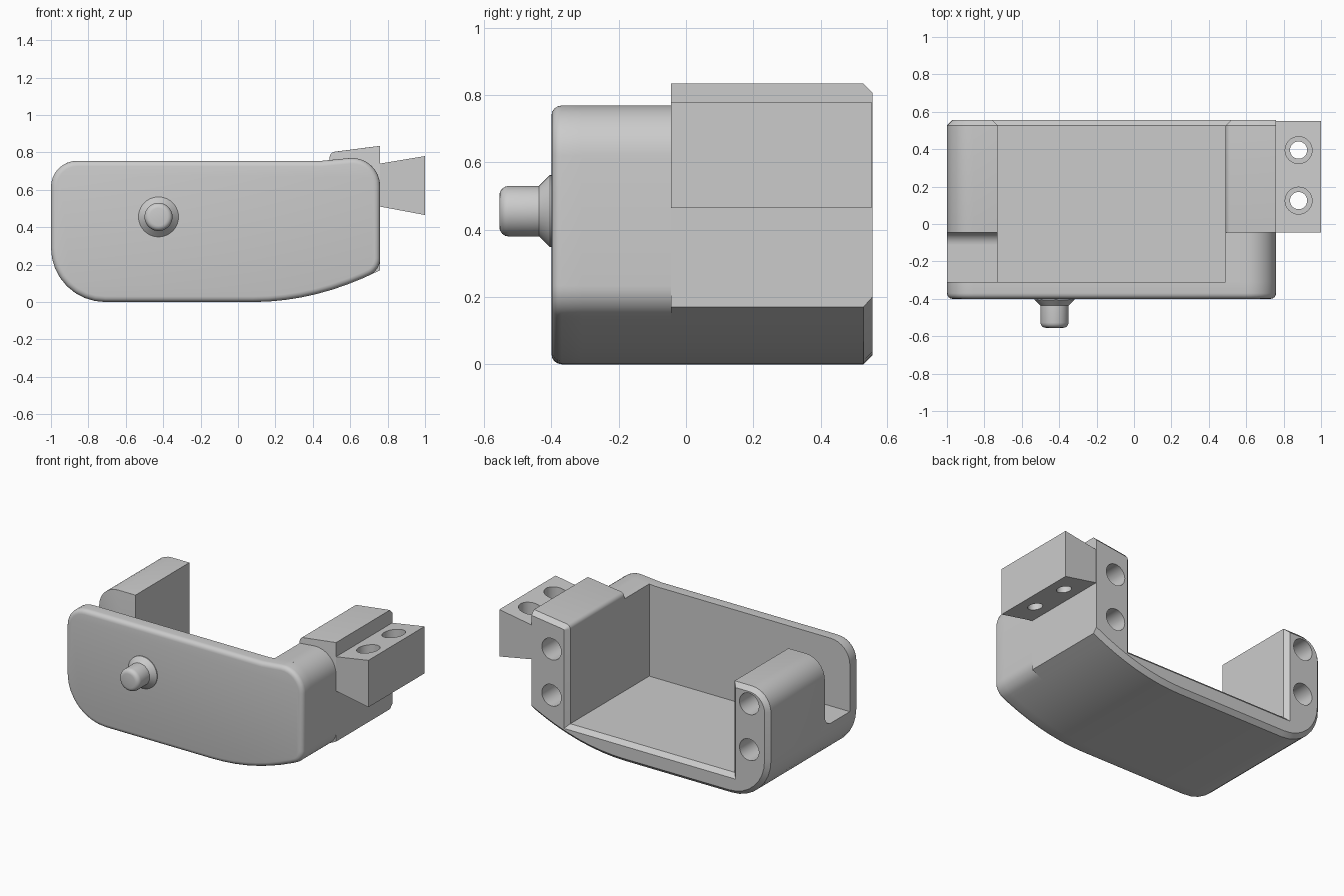
import bpy, bmesh, math
from mathutils import Vector, Matrix

cube = bpy.data.objects.get("Cube")
if cube:
    bpy.data.objects.remove(cube, do_unlink=True)

SHADE = (0.6, 0.6, 0.6, 1)
grey = bpy.data.materials.new("plain grey")
grey.use_nodes = True
grey.diffuse_color = SHADE
grey.node_tree.nodes["Principled BSDF"].inputs["Base Color"].default_value = SHADE

FRONT, PLATE_BACK, STEP, REAR = -0.40, -0.31, -0.045, 0.555
INNER_R, INNER_L, SIDE = -0.73, 0.49, 0.76
FLOOR, SHELF, TOP = 0.14, 0.30, 0.755


def rounded(corners, steps=8):
    """Turn (u, v[, radius]) corners into a filleted outline."""
    out = []
    for i, c in enumerate(corners):
        p = Vector(c[:2])
        r = c[2] if len(c) > 2 else 0
        if not r:
            out.append(p)
            continue
        a = (Vector(corners[i - 1][:2]) - p).normalized()
        b = (Vector(corners[(i + 1) % len(corners)][:2]) - p).normalized()
        half = a.angle(b) / 2
        t = r / math.tan(half)
        centre = p + (a + b).normalized() * r / math.sin(half)
        s = (p + a * t - centre).normalized()
        e = (p + b * t - centre).normalized()
        out += [centre + s.slerp(e, k / steps) * r for k in range(steps + 1)]
    return out


def finish(bm, name):
    bmesh.ops.recalc_face_normals(bm, faces=bm.faces[:])
    mesh = bpy.data.meshes.new(name)
    bm.to_mesh(mesh)
    bm.free()
    mesh.materials.append(grey)
    obj = bpy.data.objects.new(name, mesh)
    bpy.context.collection.objects.link(obj)
    return obj


def activate(obj):
    bpy.ops.object.select_all(action='DESELECT')
    obj.select_set(True)
    bpy.context.view_layer.objects.active = obj


def smooth(obj):
    activate(obj)
    bpy.ops.object.shade_smooth_by_angle(angle=math.radians(30))


def extrude(name, outline, start, end, bevels=(), place=lambda u, v, d: (u, d, v)):
    """Extrude an outline; bevels are (rule on edge middle, size, segments)."""
    bm = bmesh.new()
    face = bm.faces.new([bm.verts.new(place(p.x, p.y, start)) for p in outline])
    ext = bmesh.ops.extrude_face_region(bm, geom=[face], use_keep_orig=True)
    shift = Vector(place(0, 0, end)) - Vector(place(0, 0, start))
    bmesh.ops.translate(bm, vec=shift, verts=[g for g in ext["geom"] if isinstance(g, bmesh.types.BMVert)])
    bmesh.ops.recalc_face_normals(bm, faces=bm.faces[:])
    for rule, size, segments in bevels:
        edges = [e for e in bm.edges if abs(e.verts[0].co.y - e.verts[1].co.y) < 1e-5
                 and rule((e.verts[0].co + e.verts[1].co) / 2)]
        bmesh.ops.bevel(bm, geom=edges, offset=size, segments=segments, profile=0.5,
                        affect='EDGES', clamp_overlap=True)
    return finish(bm, name)


def drill(obj, holes):
    """Cut (centre, axis, radius, length) cylinders out of an object."""
    for centre, axis, radius, length in holes:
        bm = bmesh.new()
        turn = Vector((0, 0, 1)).rotation_difference(Vector(axis)).to_matrix().to_4x4()
        bmesh.ops.create_cone(bm, cap_ends=True, segments=32, radius1=radius, radius2=radius,
                              depth=length, matrix=Matrix.Translation(centre) @ turn)
        cutter = finish(bm, "hole_cutter")
        cutter.hide_render = True
        activate(obj)
        mod = obj.modifiers.new("hole", 'BOOLEAN')
        mod.operation, mod.solver, mod.object = 'DIFFERENCE', 'EXACT', cutter
        bpy.ops.object.modifier_apply(modifier=mod.name)
        bpy.data.objects.remove(cutter, do_unlink=True)


# Shared outlines: swept-up underside and rounded upper side
underside = [(-1, 0, 0.29)] + [(0.08 + 0.68 * k / 8, 0.17 * (k / 8) ** 2) for k in range(8)]
soft_side = [(SIDE, 0.17, 0.1), (SIDE, 0.785, 0.15)]

# Front plate with a softened front rim
smooth(extrude("front_plate",
               rounded([(-1, TOP, 0.14)] + underside + soft_side + [(0.45, TOP)]),
               FRONT, PLATE_BACK, [(lambda m: m.y < FRONT + 0.001, 0.03, 4)]))

# Middle of the tray, open above a low shelf on one side
smooth(extrude("tray_middle",
               rounded([(INNER_R, SHELF), (-1, SHELF)] + underside + soft_side
                       + [(INNER_L, 0.759), (INNER_L, FLOOR), (INNER_R, FLOOR)]),
               PLATE_BACK, STEP))

# Rear of the tray with both side walls, chamfered behind
rear = extrude("tray_rear",
               rounded([(INNER_R, TOP), (-1, TOP, 0.14)] + underside
                       + [(SIDE, 0.17), (SIDE, 0.835), (INNER_L, 0.80, 0.03),
                          (INNER_L, FLOOR), (INNER_R, FLOOR)]),
               STEP, REAR,
               [(lambda m: m.y > REAR - 0.001 and m.x < SIDE - 0.001, 0.028, 1),
                (lambda m: m.y < STEP + 0.001 and m.z > SHELF and
                 (m.z > 0.78 or m.x < INNER_R - 0.01), 0.028, 4)])
drill(rear, [((x, REAR, z), (0, 1, 0), 0.072, 0.7)
             for x, z in ((-0.858, 0.645), (-0.858, 0.337), (0.61, 0.62), (0.61, 0.31))])
smooth(rear)

# Fillet between the shelf and the side wall
smooth(extrude("shelf_fillet",
               rounded([(STEP + 0.04, SHELF - 0.02), (STEP + 0.04, SHELF + 0.07),
                        (STEP, SHELF + 0.07), (STEP, SHELF, 0.065),
                        (STEP - 0.07, SHELF), (STEP - 0.07, SHELF - 0.02)]),
               -1, INNER_R, place=lambda u, v, d: (d, u, v)))

# Flared mounting block with two counterbored holes
block = extrude("mounting_block",
                rounded([(SIDE, 0.51), (1, 0.465), (1, 0.78), (SIDE, 0.74)]), STEP, 0.552)
drill(block, [hole for y in (0.125, 0.395)
              for hole in (((0.88, y, 0.6), (0, 0, 1), 0.046, 0.8),
                           ((0.88, y, 0.8), (0, 0, 1), 0.072, 0.3))])
smooth(block)

# Round pin with a conical collar and softened tip
pin = rounded([(0, -0.39), (0.107, -0.39), (0.107, -0.405), (0.075, -0.437),
               (0.075, -0.555, 0.028), (0, -0.555)], 4)
bm = bmesh.new()
verts = [bm.verts.new((p.x, p.y, 0)) for p in pin]
edges = [bm.edges.new(pair) for pair in zip(verts, verts[1:])]
bmesh.ops.spin(bm, geom=verts + edges, cent=(0, 0, 0), axis=(0, 1, 0),
               angle=math.tau, steps=40, use_merge=True)
bmesh.ops.remove_doubles(bm, verts=bm.verts[:], dist=0.0001)
bmesh.ops.translate(bm, vec=(-0.425, 0, 0.455), verts=bm.verts[:])
smooth(finish(bm, "front_pin"))
